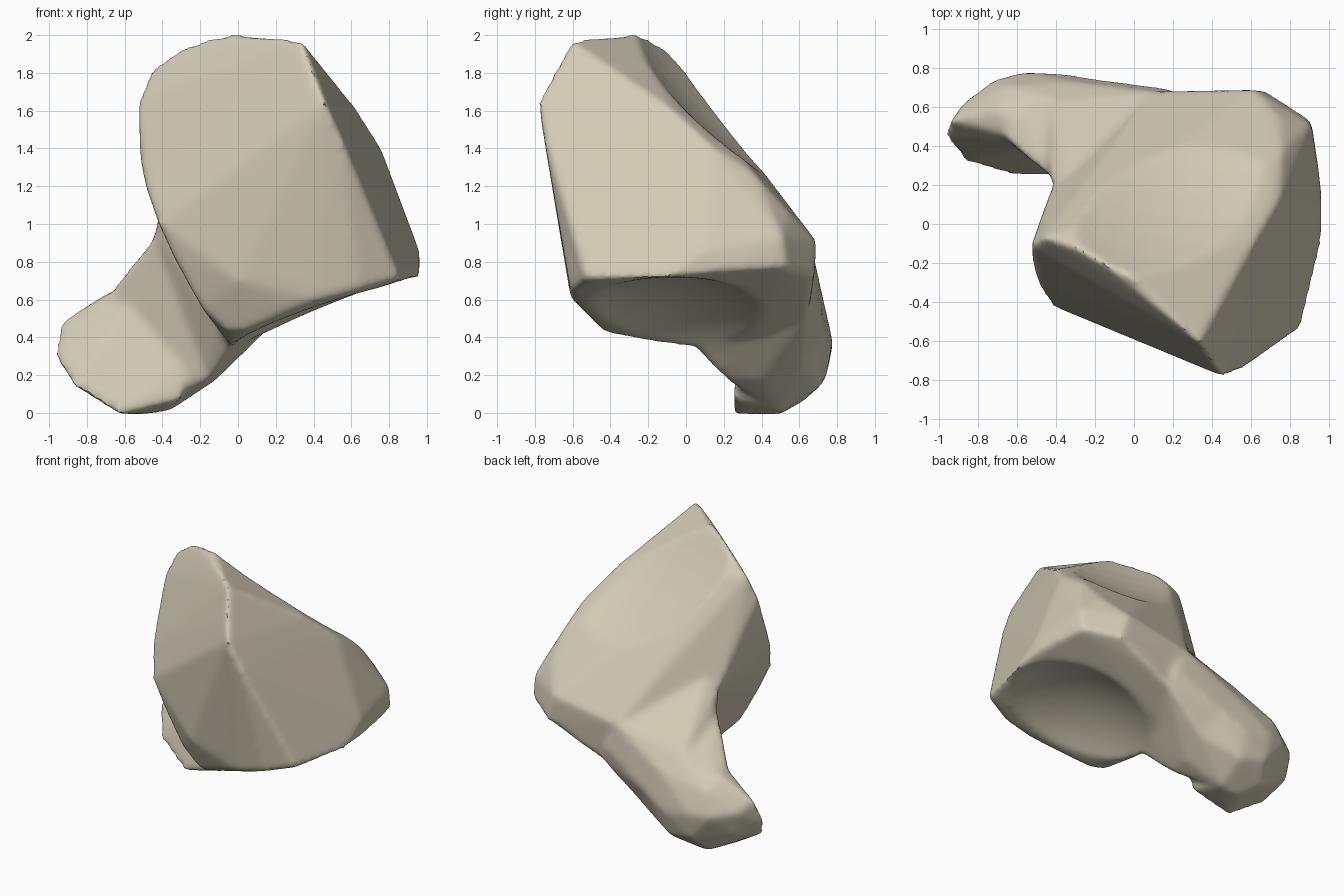
import bpy
import bmesh

default_cube = bpy.data.objects.get("Cube")
if default_cube:
    bpy.data.objects.remove(default_cube, do_unlink=True)


def add_object(name, bm):
    """Turn a bmesh into a linked scene object."""
    mesh = bpy.data.meshes.new(name)
    bm.to_mesh(mesh)
    bm.free()
    obj = bpy.data.objects.new(name, mesh)
    bpy.context.scene.collection.objects.link(obj)
    return obj


def hull_lump(name, *point_groups):
    """Closed convex lump stretched around groups of landmark points."""
    bm = bmesh.new()
    for group in point_groups:
        for point in group:
            bm.verts.new(point)
    result = bmesh.ops.convex_hull(bm, input=bm.verts[:], use_existing_faces=False)
    unused = set(result["geom_interior"]) | set(result["geom_unused"])
    loose = [item for item in unused if isinstance(item, bmesh.types.BMVert) and item.is_valid]
    bmesh.ops.delete(bm, geom=loose, context="VERTS")
    bmesh.ops.recalc_face_normals(bm, faces=bm.faces[:])
    return add_object(name, bm)


def ball_cutter(name, center, radius):
    """Large ball that hollows a shallow dish."""
    bm = bmesh.new()
    bmesh.ops.create_uvsphere(bm, u_segments=80, v_segments=48, radius=radius)
    bmesh.ops.translate(bm, verts=bm.verts[:], vec=center)
    return add_object(name, bm)


def add_boolean(target, tool, operation):
    modifier = target.modifiers.new(tool.name, "BOOLEAN")
    modifier.object = tool
    modifier.operation = operation
    modifier.solver = "EXACT"
    tool.hide_render = True


# Body: a leaning wedge described by its ridges
top_ridge = [
    (0.34, -0.61, 1.97), (0.2, -0.49, 1.99), (-0.04, -0.25, 2.01),
    (-0.24, -0.14, 1.98), (-0.46, -0.07, 1.82), (-0.53, -0.11, 1.65),
]
front_ridge = [
    (0.46, -0.785, 1.65), (0.38, -0.7, 1.78), (0.55, -0.75, 1.45),
    (0.7, -0.64, 1.08), (0.3, -0.61, 0.7), (0, -0.56, 0.7),
]
left_ridge = [
    (-0.52, -0.2, 1.35), (-0.49, -0.32, 1.2), (-0.42, -0.42, 1.0),
    (-0.33, -0.41, 0.8), (-0.19, -0.4, 0.55), (-0.06, -0.4, 0.43),
]
bottom_rim = [
    (0.03, -0.44, 0.43), (0.22, -0.55, 0.56), (0.42, -0.61, 0.6),
    (0.64, -0.61, 0.65), (0.86, -0.53, 0.71), (0.96, -0.1, 0.72),
    (0.96, 0.2, 0.75), (0.91, 0.53, 0.77), (0.68, 0.68, 0.72),
]
side_ridge = [
    (0.63, -0.08, 1.61), (0.75, 0.12, 1.42), (0.76, 0.37, 1.26),
    (0.74, 0.55, 1.06), (0.91, 0.51, 0.93), (0.96, 0.1, 0.86),
    (0.62, 0.69, 0.91),
]
back_edge = [
    (-0.3, 0, 1.81), (-0.47, 0.05, 1.4), (-0.1, 0.2, 1.44),
    (-0.33, 0.2, 1.2), (-0.42, 0.2, 1.08), (0.1, 0.68, 0.83),
]
neck_side_rim = [
    (-0.03, 0.03, 0.34), (0.1, 0.4, 0.41), (0.24, 0.65, 0.52),
]
body = hull_lump("bone_body", top_ridge, front_ridge, left_ridge, bottom_rim,
                 side_ridge, back_edge, neck_side_rim)

# Hollows: cup on the underside and a faint dish on the back slope
cup = ball_cutter("underside_cup", (0.835, -0.066, -0.48), 1.2)
dish = ball_cutter("back_dish", (0.51, 1.75, 3.34), 2.47)

# Cross-sections running from the flat foot end up into the body
foot_end = [
    (-0.94, 0.53, 0.48), (-0.975, 0.45, 0.3), (-0.87, 0.32, 0.14),
    (-0.63, 0.25, -0.01), (-0.3, 0.25, 0.07), (-0.24, 0.27, 0.27),
    (-0.47, 0.41, 0.74), (-0.72, 0.59, 0.62),
]
foot_knob = [
    (-0.87, 0.63, 0.4), (-0.72, 0.74, 0.37), (-0.57, 0.78, 0.37),
    (-0.36, 0.77, 0.33), (-0.36, 0.71, 0.14), (-0.36, 0.5, 0.01),
    (-0.52, 0.5, -0.01), (-0.65, 0.71, 0.54), (-0.46, 0.66, 0.67),
    (-0.83, 0.58, 0.2), (-0.55, 0.74, 0.18), (-0.62, 0.62, 0.06),
]
waist = [
    (-0.44, 0.25, 0.94), (-0.46, 0.39, 0.84), (-0.42, 0.63, 0.72),
    (-0.3, 0.73, 0.6), (-0.17, 0.74, 0.43), (-0.07, 0.62, 0.26),
    (-0.12, 0.4, 0.17), (-0.15, 0.2, 0.18), (-0.21, 0.23, 0.32),
]
root = [
    (-0.42, 0.2, 1.08), (-0.33, 0.21, 1.18), (0.1, 0.68, 0.83),
    (0.2, 0.69, 0.65), (0.24, 0.65, 0.52), (0.1, 0.4, 0.41),
    (-0.02, 0.05, 0.34), (-0.1, 0, 0.45),
]
sections = [foot_end, foot_knob, waist, root]
links = [hull_lump("foot_link", near, far)
         for near, far in zip(sections, sections[1:])]

add_boolean(body, dish, "DIFFERENCE")
for link in links:
    add_boolean(body, link, "UNION")
add_boolean(body, cup, "DIFFERENCE")

# Fuse the lumps into one softly rounded surface
remesh = body.modifiers.new("fuse", "REMESH")
remesh.mode = "VOXEL"
remesh.voxel_size = 0.02
soften = body.modifiers.new("soften", "SMOOTH")
soften.factor = 0.5
soften.iterations = 12

bpy.context.view_layer.update()
depsgraph = bpy.context.evaluated_depsgraph_get()
fused = bpy.data.meshes.new_from_object(body.evaluated_get(depsgraph))
body.modifiers.clear()
body.data = fused
for helper in (cup, dish, *links):
    bpy.data.objects.remove(helper, do_unlink=True)

# Single bone colour
bone_color = (0.65, 0.6, 0.47, 1)
material = bpy.data.materials.new("pale_bone")
material.use_nodes = True
material.diffuse_color = bone_color
shader = material.node_tree.nodes["Principled BSDF"]
shader.inputs["Base Color"].default_value = bone_color
shader.inputs["Roughness"].default_value = 0.8
fused.materials.clear()
fused.materials.append(material)

bpy.ops.object.select_all(action="DESELECT")
body.select_set(True)
bpy.context.view_layer.objects.active = body
bpy.ops.object.shade_smooth_by_angle(angle=0.6)
